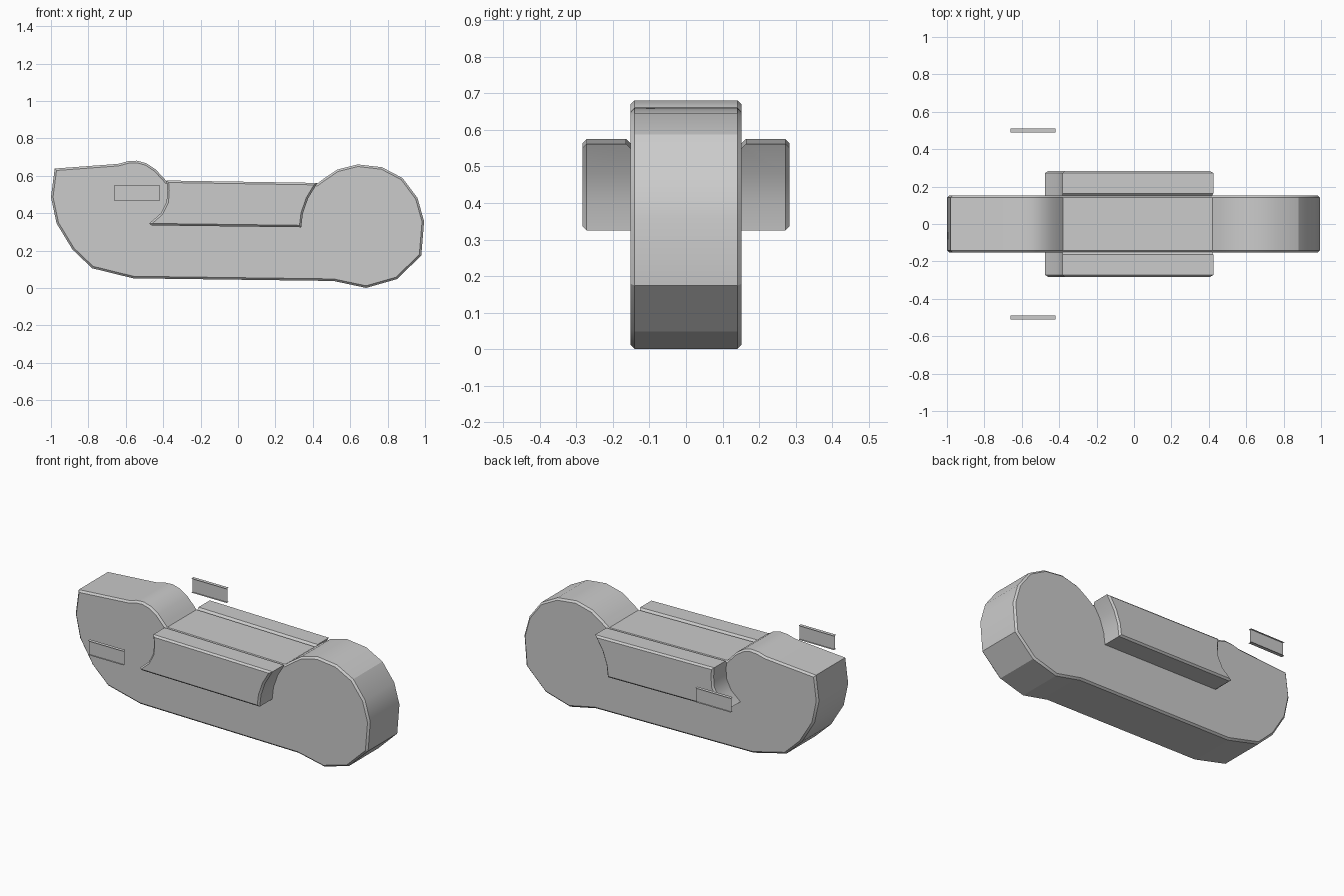
import bpy, bmesh
from math import radians

if "Cube" in bpy.data.objects:
    bpy.data.objects.remove(bpy.data.objects["Cube"])


def extrude_profile(name, profile, y0, y1, bevels):
    """Extrude an xz profile from y0 to y1; bevels = [(edge test, width)]."""
    bm = bmesh.new()
    verts = [bm.verts.new((x, y0, z)) for x, z in profile]
    cap = bm.faces.new(verts)
    res = bmesh.ops.extrude_face_region(bm, geom=[cap], use_keep_orig=True)
    moved = [g for g in res["geom"] if isinstance(g, bmesh.types.BMVert)]
    bmesh.ops.translate(bm, verts=moved, vec=(0, y1 - y0, 0))
    bmesh.ops.recalc_face_normals(bm, faces=bm.faces)
    for test, width in bevels:
        edges = [e for e in bm.edges if test(e)]
        bmesh.ops.bevel(bm, geom=edges, offset=width, segments=1,
                        affect='EDGES', profile=0.5, clamp_overlap=True)
    bmesh.ops.recalc_face_normals(bm, faces=bm.faces)
    return finish(name, bm)


def finish(name, bm):
    mesh = bpy.data.meshes.new(name)
    bm.to_mesh(mesh)
    bm.free()
    ob = bpy.data.objects.new(name, mesh)
    bpy.context.collection.objects.link(ob)
    bpy.ops.object.select_all(action='DESELECT')
    ob.select_set(True)
    bpy.context.view_layer.objects.active = ob
    bpy.ops.object.shade_smooth_by_angle(angle=radians(25))
    return ob


def on_y(e, y):
    return all(abs(v.co.y - y) < 1e-4 for v in e.verts)


# Main body: long slab with two rounded humps and chamfered side rims
body = [(-0.98, 0.643), (-0.64, 0.668), (-0.59, 0.682), (-0.54, 0.685),
        (-0.49, 0.671), (-0.44, 0.638), (-0.40, 0.595), (-0.38, 0.573),
        (0.42, 0.56), (0.46, 0.59), (0.53, 0.637), (0.64, 0.665),
        (0.77, 0.65), (0.88, 0.592), (0.96, 0.485), (0.995, 0.36),
        (0.98, 0.178), (0.85, 0.052), (0.685, 0.005), (0.51, 0.042),
        (-0.56, 0.056), (-0.78, 0.11), (-0.885, 0.21), (-0.97, 0.35),
        (-1.0, 0.49)]
body = [(x, z - 0.004) for x, z in body]
extrude_profile("main_body", body, -0.152, 0.152,
                [(lambda e: on_y(e, -0.152) or on_y(e, 0.152), 0.011)])

# Side blocks: raised pads with curved ends, one on each side
block = [(-0.382, 0.575), (-0.378, 0.52), (-0.382, 0.46), (-0.412, 0.40),
         (-0.475, 0.345), (-0.462, 0.335), (0.338, 0.325), (0.347, 0.40),
         (0.375, 0.48), (0.425, 0.562)]
for side, label in ((-1, "front"), (1, "back")):
    inner, outer = 0.151 * side, 0.283 * side
    extrude_profile(label + "_side_block", block, inner, outer, [
        (lambda e: on_y(e, outer), 0.019),
        (lambda e: on_y(e, inner) and all(v.co.z > 0.55 for v in e.verts), 0.013)])

# Small floating rails: thin web with a flange above and below
for side, label in ((-1, "front"), (1, "back")):
    bm = bmesh.new()
    x0, x1, z0, z1, y = -0.66, -0.42, 0.466, 0.552, 0.5 * side

    def strip(ya, za, yb, zb):
        bm.faces.new([bm.verts.new(c) for c in
                      ((x0, ya, za), (x1, ya, za), (x1, yb, zb), (x0, yb, zb))])

    strip(y, z0, y, z1)
    for z in (z0, z1):
        strip(y - 0.011, z, y + 0.011, z)
    finish(label + "_rail", bm)
